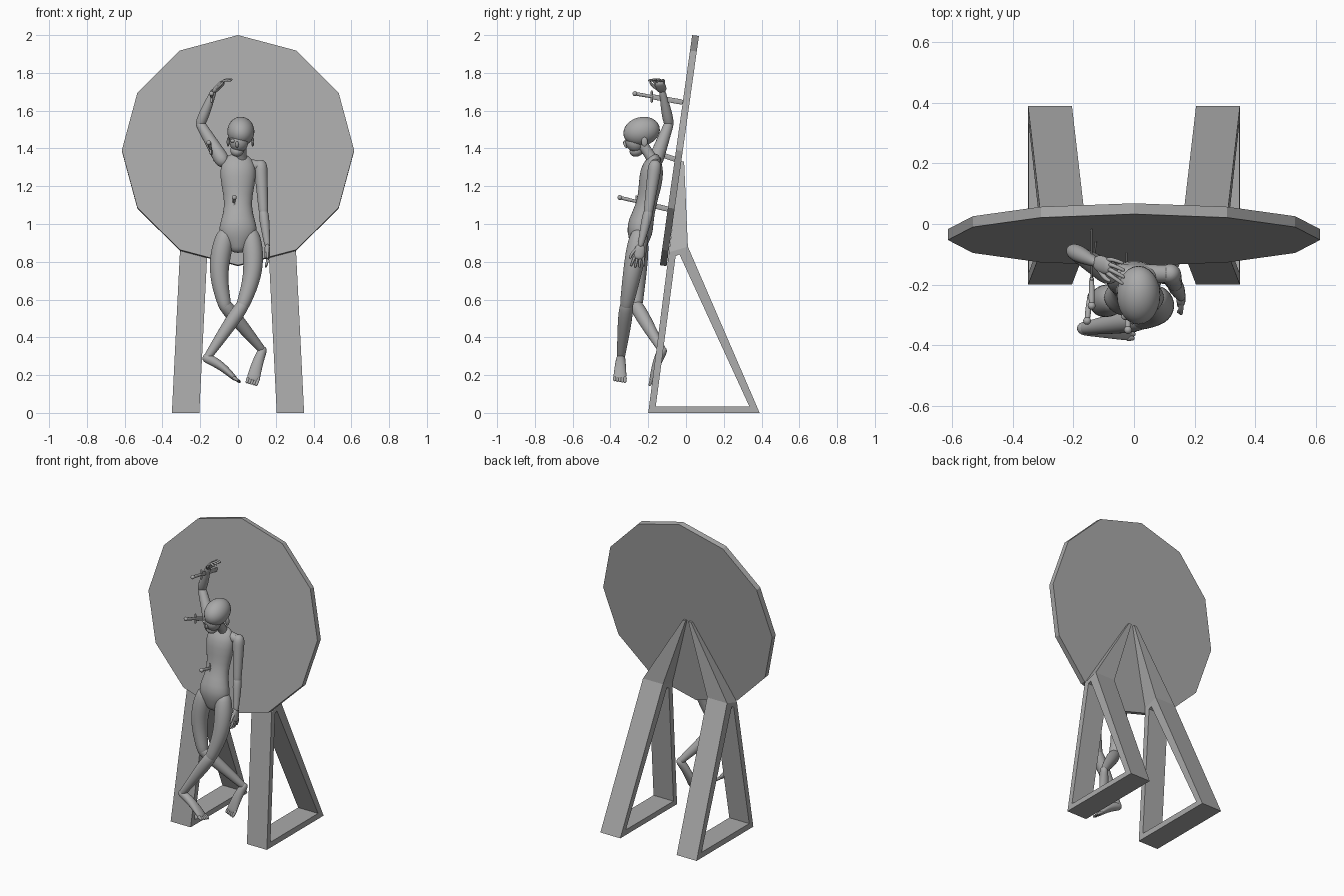
import bpy, bmesh, math
from mathutils import Vector, Matrix

cube = bpy.data.objects.get("Cube")
if cube:
    bpy.data.objects.remove(cube)

shade = (0.4, 0.4, 0.4, 1)
grey = bpy.data.materials.new("plain grey")
grey.use_nodes = True
grey.diffuse_color = shade
grey.node_tree.nodes["Principled BSDF"].inputs["Base Color"].default_value = shade

X, Y, Z = Matrix.Identity(3)


def finish(bm, name, smooth=True):
    bmesh.ops.recalc_face_normals(bm, faces=bm.faces)
    mesh = bpy.data.meshes.new(name)
    bm.to_mesh(mesh)
    bm.free()
    mesh.materials.append(grey)
    for poly in mesh.polygons:
        poly.use_smooth = smooth
    obj = bpy.data.objects.new(name, mesh)
    bpy.context.collection.objects.link(obj)
    return obj


def bridge(bm, lower, upper):
    """Join two vertex loops with a band of quads."""
    for k in range(len(lower)):
        bm.faces.new((lower[k - 1], lower[k], upper[k], upper[k - 1]))


def loft(name, stations, side=X, sides=16):
    """Rounded tube through (centre, half width along side, half depth)."""
    rings = []
    last = len(stations) - 1
    for i, (centre, width, depth) in enumerate(stations):
        tangent = (stations[min(i + 1, last)][0] - stations[max(i - 1, 0)][0]).normalized()
        u = (side - tangent * side.dot(tangent)).normalized()
        v = tangent.cross(u)
        angles = [0]
        if i == 0:
            angles = [-1.3, -0.7, 0]
        elif i == last:
            angles = [0, 0.7, 1.3]
        for angle in angles:
            middle = centre + tangent * min(width, depth) * math.sin(angle)
            rings.append((middle, u * width * math.cos(angle), v * depth * math.cos(angle)))
    bm = bmesh.new()
    turns = [math.tau * k / sides for k in range(sides)]
    loops = [[bm.verts.new(c + u * math.cos(t) + v * math.sin(t)) for t in turns]
             for c, u, v in rings]
    for lower, upper in zip(loops, loops[1:]):
        bridge(bm, lower, upper)
    bm.faces.new(loops[0])
    bm.faces.new(loops[-1])
    obj = finish(bm, name)
    obj.modifiers.new("smooth", 'SUBSURF').levels = 1
    return obj


def limb(name, start, end, r_start, r_end, swell=0, bow=Vector(), side=X, flat=1, steps=6):
    """Tapered tube that swells near its start and bows sideways."""
    stations = []
    for i in range(steps + 1):
        t = i / steps
        radius = r_start + (r_end - r_start) * t + swell * math.sin(math.pi * t**0.6)
        centre = start.lerp(end, t) + bow * math.sin(math.pi * t)
        stations.append((centre, radius, radius * flat))
    loft(name, stations, side)


def ball(name, centre, radii, tilt=0):
    bm = bmesh.new()
    bmesh.ops.create_uvsphere(bm, u_segments=24, v_segments=14, radius=1)
    spin = Matrix.Rotation(tilt, 4, 'X')
    bm.transform(Matrix.Translation(centre) @ spin @ Matrix.Diagonal((*radii, 1)))
    finish(bm, name)


# Round twelve-sided board, leaning back
bm = bmesh.new()
bmesh.ops.create_cone(bm, cap_ends=True, segments=12, radius1=0.615, radius2=0.615, depth=0.036)
lean = Matrix.Rotation(math.radians(82), 4, 'X')
bm.transform(Matrix.Translation((0, -0.035, 1.3885)) @ lean)
finish(bm, "round_board", False)


# Stand: triangular frame with a spike that climbs the back of the board
def stand(name, sign):
    outline = [(-0.2, 0), (0.39, 0), (0.01, 0.88), (-0.09, 0.85)]
    opening = [(-0.16, 0.035), (0.335, 0.035), (-0.035, 0.84), (-0.055, 0.83)]
    bm = bmesh.new()

    def wall(points, foot_x):
        return [bm.verts.new((sign * (foot_x - z / 20), y, z)) for y, z in points]

    inner, outer = wall(outline, 0.205), wall(outline, 0.35)
    hole_inner, hole_outer = wall(opening, 0.205), wall(opening, 0.35)
    bridge(bm, inner, hole_inner)
    bridge(bm, outer, hole_outer)
    bridge(bm, hole_inner, hole_outer)
    for k in (0, 1, 2):
        if k != 2:
            bm.faces.new((inner[k], inner[k + 1], outer[k + 1], outer[k]))
    bm.faces.new((inner[-1], inner[0], outer[0], outer[-1]))
    tip = [bm.verts.new((sign * x, y, 1.33)) for x, y in
           ((0.01, -0.01), (0.03, -0.01), (0.03, -0.03), (0.01, -0.03))]
    bridge(bm, [inner[2], outer[2], outer[3], inner[3]], tip)
    bm.faces.new(tip)
    finish(bm, name, False)


stand("left_stand", 1)
stand("right_stand", -1)

# Torso as stacked ovals: depth position, height, half width, half depth
trunk = [(-0.25, 0.89, 0.06, 0.045), (-0.245, 0.95, 0.11, 0.07), (-0.24, 1.01, 0.095, 0.07),
         (-0.21, 1.1, 0.067, 0.05), (-0.19, 1.2, 0.09, 0.062), (-0.18, 1.29, 0.1, 0.065),
         (-0.17, 1.335, 0.08, 0.04)]
loft("torso", [(Vector((0, y, z)), w, d) for y, z, w, d in trunk])

# Named joints of the figure
head = Vector((0.015, -0.235, 1.49))
shoulder_r, shoulder_l = Vector((-0.085, -0.16, 1.34)), Vector((0.12, -0.165, 1.305))
elbow_r, elbow_l = Vector((-0.2, -0.09, 1.53)), Vector((0.135, -0.2, 1.06))
wrist_r, wrist_l = Vector((-0.13, -0.125, 1.7)), Vector((0.155, -0.24, 0.89))
hip_r, hip_l = Vector((-0.07, -0.25, 0.93)), Vector((0.07, -0.25, 0.93))
knee_r, knee_l = Vector((-0.07, -0.265, 0.57)), Vector((0.025, -0.315, 0.57))
ankle_r, ankle_l = Vector((0.13, -0.125, 0.33)), Vector((-0.165, -0.345, 0.29))
toe_r, toe_l = Vector((0.08, -0.18, 0.18)), Vector((-0.02, -0.35, 0.185))

limb("collar", shoulder_r, shoulder_l, 0.03, 0.03, side=Y)
limb("neck", Vector((0.02, -0.17, 1.33)), head - Z * 0.06, 0.035, 0.03, -0.005)

# Head, bowed forward
ball("skull", head, (0.072, 0.098, 0.076), 0.25)
face = head + Vector((-0.01, -0.035, -0.055))
ball("face", face, (0.05, 0.05, 0.055), 0.3)
ball("jaw", face + Vector((-0.01, 0.01, -0.045)), (0.036, 0.04, 0.032), 0.5)
ball("nose", face + Vector((-0.01, -0.05, -0.015)), (0.009, 0.01, 0.018), 0.4)
for name, sign in (("right", -1), ("left", 1)):
    ball(name + "_eye", face + Vector((sign * 0.025 - 0.008, -0.035, 0.005)), (0.014, 0.012, 0.01))
    ball(name + "_ear", face + Vector((sign * 0.065 + 0.008, 0.05, 0)), (0.008, 0.017, 0.025))

# Arms
limb("right_upper_arm", shoulder_r, elbow_r, 0.042, 0.026)
limb("right_forearm", elbow_r, wrist_r, 0.026, 0.017, 0.005)
limb("left_upper_arm", shoulder_l, elbow_l, 0.037, 0.025)
limb("left_forearm", elbow_l, wrist_l, 0.026, 0.016, 0.003)

# Legs, the left one crossing in front
limb("right_thigh", hip_r, knee_r, 0.05, 0.036, 0.009, X * -0.03)
limb("left_thigh", hip_l, knee_l, 0.05, 0.036, 0.009, X * 0.03)
limb("right_shin", knee_r, ankle_r, 0.036, 0.021, 0.006)
limb("left_shin", knee_l, ankle_l, 0.036, 0.021, 0.006)


# Hand: flat palm, four curled fingers and a thumb
def hand(name, wrist, aim, curl):
    aim = aim.normalized()
    knuckles = wrist + aim * 0.065
    limb(name + "_palm", wrist, knuckles, 0.016, 0.028, 0.008, side=Y, flat=0.55)
    for i in range(4):
        spread = Y * (i - 1.5) * 0.015
        length = 0.055 - 0.007 * abs(i - 1.5)
        root = knuckles + spread
        limb(name + "_finger", root, root + aim * length + curl + spread / 2,
             0.008, 0.006, bow=curl * -0.5)
    root = wrist + aim * 0.02 - Y * 0.015
    limb(name + "_thumb", root, root + aim * 0.05 - Y * 0.03, 0.01, 0.006, bow=Y * -0.008)


hand("right_hand", wrist_r, Vector((0.7, -0.25, 0.7)), Vector((0.015, -0.01, -0.015)))
hand("left_hand", wrist_l, Vector((0, -0.15, -1)), X * -0.008)


# Foot: tall heel flattening into a wide ball, with a row of toes
def foot(name, ankle, ball_end, side):
    stations = []
    for i in range(6):
        t = i / 5
        centre = ankle.lerp(ball_end, t) + Z * 0.012 * math.sin(math.pi * t)
        stations.append((centre, 0.024 + 0.012 * t, 0.027 - 0.013 * t * t))
    loft(name, stations, side)
    aim = (ball_end - ankle).normalized()
    for i in range(5):
        root = ball_end + side * (i - 2) * 0.0135
        limb(name + "_toe", root, root + aim * (0.034 - 0.004 * i), 0.01, 0.008)


foot("right_foot", ankle_r, toe_r, -X)
foot("left_foot", ankle_l, toe_l, -Y)


# Dagger: round grip with pommel, cross guard and flat blade
def dagger(name, pommel, tip):
    guard = pommel + (tip - pommel).normalized() * 0.09
    ball(name + "_pommel", pommel, [0.013] * 3)
    limb(name + "_grip", pommel, guard, 0.008, 0.008, 0.002)
    limb(name + "_guard", guard - Z * 0.027, guard + Z * 0.027, 0.006, 0.006)
    limb(name + "_blade", guard, tip, 0.014, 0.014, side=Z, flat=0.25)


dagger("wrist_dagger", Vector((-0.14, -0.27, 1.69)), Vector((-0.14, -0.02, 1.645)))
dagger("shoulder_dagger", Vector((-0.155, -0.32, 1.43)), Vector((-0.125, -0.05, 1.34)))
dagger("waist_dagger", Vector((-0.02, -0.35, 1.14)), Vector((-0.025, -0.08, 1.075)))
